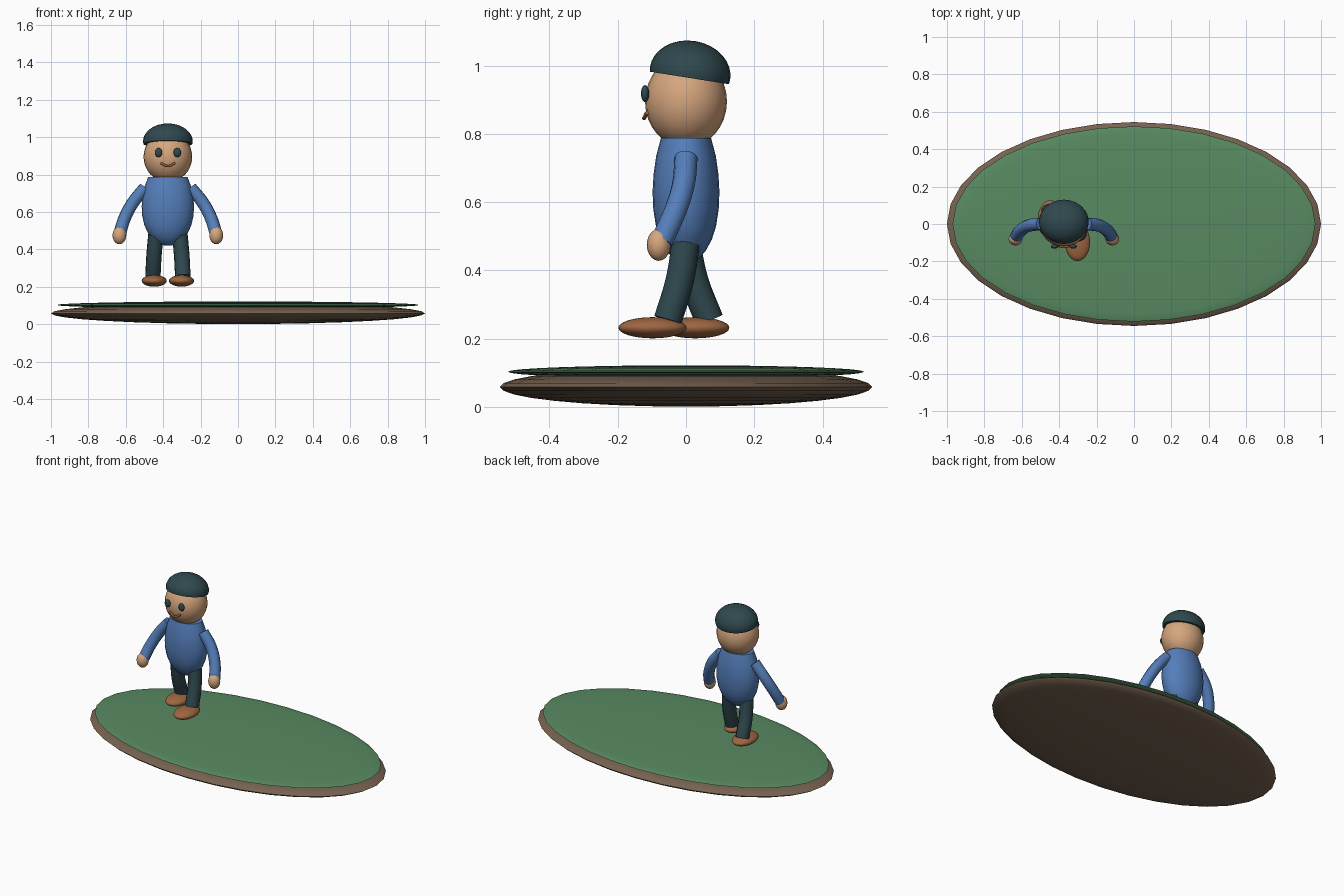
import bpy, bmesh, math
from mathutils import Matrix, Vector

if "Cube" in bpy.data.objects:
    bpy.data.objects.remove(bpy.data.objects["Cube"])

CX = -0.375  # figure stands left of the island's centre


def material(name, rgb):
    m = bpy.data.materials.new(name)
    m.diffuse_color = (*rgb, 1)
    m.use_nodes = True
    m.node_tree.nodes["Principled BSDF"].inputs["Base Color"].default_value = m.diffuse_color
    return m


GRASS = material("grass green", (0.098, 0.255, 0.122))
EARTH = material("earth brown", (0.181, 0.122, 0.080))
SKIN = material("skin tan", (0.672, 0.381, 0.209))
BLUE = material("shirt blue", (0.089, 0.209, 0.491))
DARK = material("dark teal", (0.028, 0.065, 0.076))
LEATHER = material("leather brown", (0.342, 0.133, 0.053))


def finish(name, bm, mat):
    bmesh.ops.recalc_face_normals(bm, faces=bm.faces)
    me = bpy.data.meshes.new(name)
    bm.to_mesh(me)
    bm.free()
    me.materials.append(mat)
    ob = bpy.data.objects.new(name, me)
    bpy.context.collection.objects.link(ob)
    bpy.ops.object.select_all(action='DESELECT')
    ob.select_set(True)
    bpy.context.view_layer.objects.active = ob
    bpy.ops.object.shade_smooth_by_angle(angle=math.radians(40))
    return ob


def ellipsoid(name, centre, radii, mat, segs=24, rings=16):
    bm = bmesh.new()
    bmesh.ops.create_uvsphere(bm, u_segments=segs, v_segments=rings, radius=1)
    bmesh.ops.transform(bm, verts=bm.verts,
                        matrix=Matrix.Translation(centre) @ Matrix.Diagonal((*radii, 1)))
    ob = finish(name, bm, mat)
    ob.data.shade_smooth()
    return ob


def lathe(name, profile, matrix, mat, segs=24):
    """Spin (radius, height) points around z, closing both ends."""
    bm = bmesh.new()
    rings = [[bm.verts.new((r * math.cos(a), r * math.sin(a), z))
              for a in (2 * math.pi * i / segs for i in range(segs))] for r, z in profile]
    for lo, hi in zip(rings, rings[1:]):
        for i in range(segs):
            j = (i + 1) % segs
            bm.faces.new((lo[i], lo[j], hi[j], hi[i]))
    bm.faces.new(rings[0][::-1])
    bm.faces.new(rings[-1])
    bmesh.ops.transform(bm, verts=bm.verts, matrix=matrix)
    return finish(name, bm, mat)


def tube(name, points, radius, mat):
    cu = bpy.data.curves.new(name, 'CURVE')
    cu.dimensions = '3D'
    cu.bevel_depth = radius
    cu.bevel_resolution = 3
    cu.resolution_u = 5
    cu.use_fill_caps = True
    sp = cu.splines.new('BEZIER')
    sp.bezier_points.add(len(points) - 1)
    for bp, p in zip(sp.bezier_points, points):
        bp.co = p
        bp.handle_left_type = bp.handle_right_type = 'AUTO'
    cu.materials.append(mat)
    ob = bpy.data.objects.new(name, cu)
    bpy.context.collection.objects.link(ob)


# Island: earth lens with a thinner grass lens on top
ellipsoid("island_base", (0, 0, 0.0585), (1, 0.545, 0.0575), EARTH, 32)
ellipsoid("island_grass", (0, 0, 0.103), (0.97, 0.522, 0.019), GRASS, 32)

# Torso: oval lathe with a flat top
torso = [(0.02, 0.421), (0.05, 0.432), (0.082, 0.457), (0.108, 0.49), (0.126, 0.53),
         (0.137, 0.58), (0.14, 0.63), (0.136, 0.68), (0.125, 0.735), (0.105, 0.788)]
lathe("torso", torso, Matrix.Translation((CX, 0, 0)) @ Matrix.Diagonal((1, 0.7, 1, 1)), BLUE)

# Head and tilted dome cap
ellipsoid("head", (CX, 0, 0.895), (0.13, 0.12, 0.135), SKIN)
dome = [(0.985, -0.15)] + [(math.cos(a), math.sin(a))
                           for a in (math.radians(d) for d in range(0, 89, 11))]
lathe("cap", dome, Matrix.Translation((CX, 0.012, 0.978)) @ Matrix.Rotation(math.radians(-9), 4, 'X')
      @ Matrix.Diagonal((0.133, 0.119, 0.095, 1)), DARK)

# Smile
tube("mouth", [Vector((CX + x, y, z)) for x, y, z in
               ((-0.038, -0.114, 0.862), (0, -0.123, 0.846), (0.038, -0.114, 0.862))],
     0.006, LEATHER)

# Paired parts; the left leg steps back and the right leg steps forward
for side, s in (("left", -1), ("right", 1)):
    ellipsoid(side + "_eye", (CX + s * 0.05, -0.12, 0.918), (0.02, 0.012, 0.025), DARK, 16, 10)
    tube(side + "_arm", [Vector((CX + s * x, y, z)) for x, y, z in
                         ((0.122, 0, 0.73), (0.187, -0.008, 0.65),
                          (0.232, -0.035, 0.565), (0.257, -0.072, 0.485))], 0.034, BLUE)
    ellipsoid(side + "_hand", (CX + s * 0.259, -0.08, 0.475), (0.037, 0.035, 0.047), SKIN, 16, 10)
    foot_y = -0.053 if s > 0 else 0.068
    tube(side + "_leg", [Vector((CX + s * x, y, z)) for x, y, z in
                         ((0.064, 0, 0.48), (0.074, foot_y * 0.35, 0.37),
                          (0.08, foot_y, 0.255))], 0.042, DARK)
    shoe_y = -0.098 if s > 0 else 0.027
    ellipsoid(side + "_shoe", (CX + s * 0.073, shoe_y, 0.232), (0.067, 0.1, 0.031), LEATHER)
